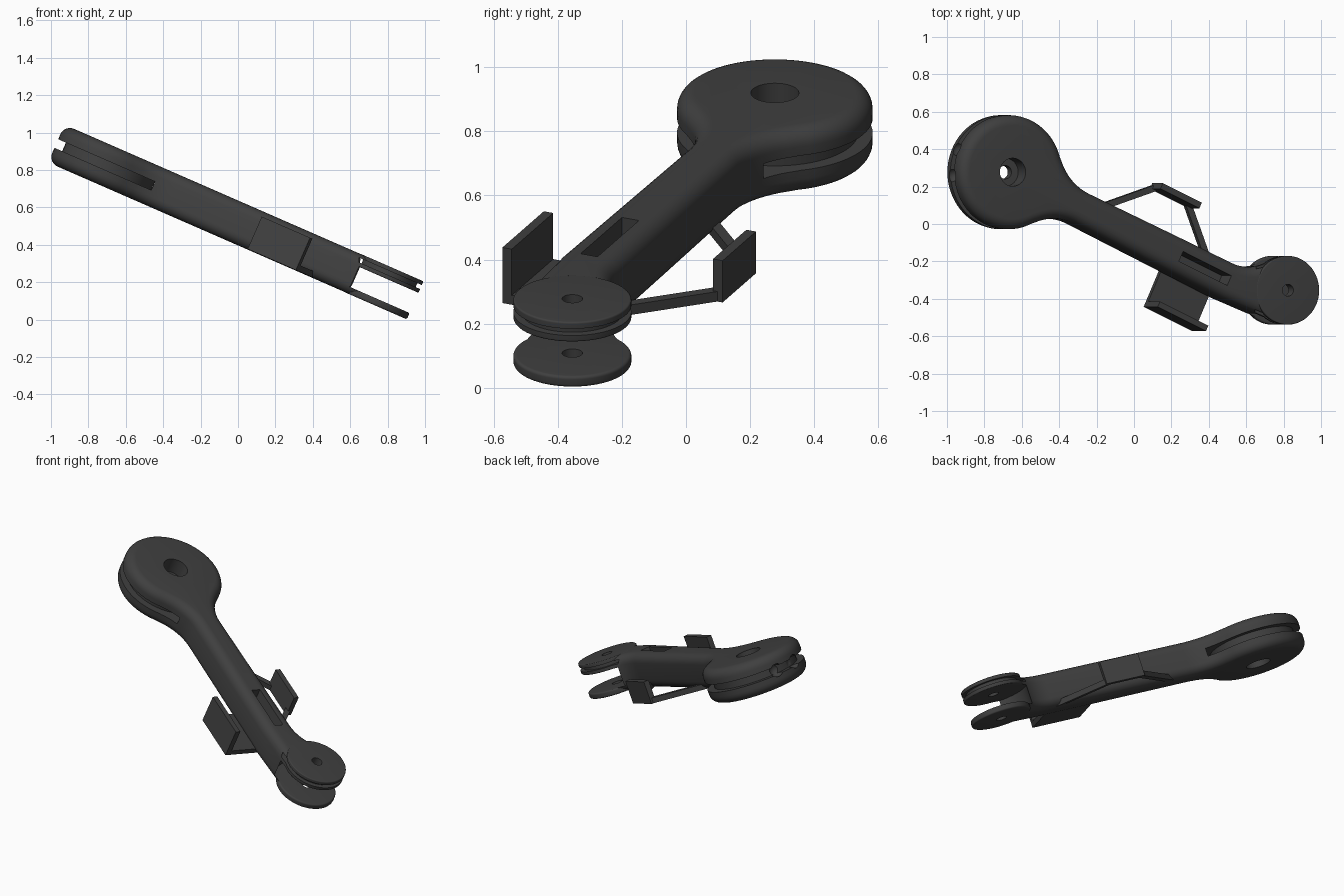
import bpy, bmesh, math
from mathutils import Matrix, Vector

if "Cube" in bpy.data.objects:
    bpy.data.objects.remove(bpy.data.objects["Cube"], do_unlink=True)

# Link frame: x runs along the arm from the big eye, z is the plate normal
FRAME = (Matrix.Translation((-0.692, 0.277, 0.819))
         @ Matrix.Rotation(math.radians(23.6), 4, 'Y')
         @ Matrix.Rotation(math.radians(-24.63), 4, 'Z'))
HALF = 0.11            # half thickness of the link
BIG = (0, 0)           # centre of the big eye
FORK = (1.722, 0.095)  # centre of the fork eyes

grey = bpy.data.materials.new("dark_grey")
grey.use_nodes = True
grey.diffuse_color = (0.05, 0.05, 0.05, 1)
grey.node_tree.nodes["Principled BSDF"].inputs["Base Color"].default_value = (0.05, 0.05, 0.05, 1)


def finish(name, bm):
    bmesh.ops.recalc_face_normals(bm, faces=bm.faces)
    mesh = bpy.data.meshes.new(name)
    bm.to_mesh(mesh)
    bm.free()
    ob = bpy.data.objects.new(name, mesh)
    bpy.context.collection.objects.link(ob)
    ob.matrix_world = FRAME
    mesh.materials.append(grey)
    return ob


def arc(centre, r, a0, a1, n):
    """Points on an arc, angles in degrees."""
    angles = [math.radians(a0 + (a1 - a0) * i / n) for i in range(n + 1)]
    return [(centre[0] + r * math.cos(a), centre[1] + r * math.sin(a)) for a in angles]


def prism(name, pts, z0, z1, bevel=0):
    bm = bmesh.new()
    base = bm.faces.new([bm.verts.new((x, y, z0)) for x, y in pts])
    ext = bmesh.ops.extrude_face_region(bm, geom=[base])["geom"]
    bmesh.ops.translate(bm, vec=(0, 0, z1 - z0),
                        verts=[g for g in ext if isinstance(g, bmesh.types.BMVert)])
    if bevel:
        rims = [e for e in bm.edges if abs(e.verts[0].co.z - e.verts[1].co.z) < 1e-6]
        bmesh.ops.bevel(bm, geom=rims, offset=bevel, segments=6, profile=0.5,
                        affect='EDGES', clamp_overlap=False)
    return finish(name, bm)


def box(name, x0, x1, y0, y1, z0, z1):
    return prism(name, [(x0, y0), (x1, y0), (x1, y1), (x0, y1)], z0, z1)


def disc(name, centre, r, z0, z1, bevel=0):
    return prism(name, arc(centre, r, 0, 360, 64)[:-1], z0, z1, bevel)


def ring(name, centre, r0, r1, z0, z1):
    bm = bmesh.new()
    c = Vector((*centre, 0))
    vs = [bm.verts.new(c + Vector((r, 0, z))) for r, z in ((r0, z0), (r1, z0), (r1, z1), (r0, z1))]
    es = [bm.edges.new((vs[i], vs[(i + 1) % 4])) for i in range(4)]
    bmesh.ops.spin(bm, geom=vs + es, cent=c, axis=(0, 0, 1), angle=math.tau, steps=64)
    bmesh.ops.remove_doubles(bm, verts=bm.verts, dist=1e-4)
    return finish(name, bm)


def ball(name, pos, r):
    bm = bmesh.new()
    bmesh.ops.create_uvsphere(bm, u_segments=24, v_segments=12, radius=r,
                              matrix=Matrix.Translation(pos))
    return finish(name, bm)


def cut(ob, cutters):
    for c in cutters:
        c.hide_render = True
        mod = ob.modifiers.new("cut", 'BOOLEAN')
        mod.operation, mod.solver, mod.object = 'DIFFERENCE', 'EXACT', c
        bpy.context.view_layer.update()
        with bpy.context.temp_override(object=ob, active_object=ob):
            bpy.ops.object.modifier_apply(modifier=mod.name)
        bpy.data.objects.remove(c, do_unlink=True)


def strut(name, a, b, width, z0, z1):
    a, b = Vector(a), Vector(b)
    d = (b - a).normalized() * width / 2
    side = Vector((-d.y, d.x))
    prism(name, [a - side, b - side, b + side, a + side], z0, z1)


# Link body: big eye, filleted neck, straight arm, fork root
outline = (arc(BIG, 0.305, 39.8, 320.2, 56)
           + arc((0.467, -0.389), 0.3, 140.2, 90, 12)[1:]
           + [(1.0, -0.094), (1.4, -0.098)]
           + arc(FORK, 0.18, -100, 144.2, 40)
           + arc((1.38, 0.342), 0.242, -35.8, -90, 10)[1:]
           + [(1.0, 0.096)]
           + arc((0.467, 0.389), 0.3, -90, -140.2, 12)[:-1])
body = prism("link_body", outline, -HALF, HALF, 0.055)

# Rim groove, cable dimples, stepped bore, top pocket, fork gap
cut(body, [
    ring("groove_cutter", BIG, 0.26, 0.36, -0.025, 0.025),
    ball("dimple_cutter_a", (-0.29, 0, 0), 0.042),
    ball("dimple_cutter_b", (-0.262, -0.14, 0), 0.042),
    disc("upper_bore_cutter", BIG, 0.075, 0.01, 0.2),
    disc("lower_bore_cutter", BIG, 0.075, -0.2, -0.04),
    disc("bore_cutter", BIG, 0.036, -0.25, 0.25),
    box("pocket_cutter", 1.08, 1.39, -0.029, 0.029, -0.02, 0.2),
    disc("gap_cutter", FORK, 0.205, -0.075, 0.045),
    ring("fork_groove_cutter", FORK, 0.158, 0.21, 0.066, 0.089),
    disc("pin_cutter", FORK, 0.032, -0.3, 0.3),
])

# Fork plates: grooved upper one, thin lower one
upper = disc("fork_upper_plate", FORK, 0.184, 0.044, HALF + 0.001, 0.006)
cut(upper, [ring("plate_groove_cutter", FORK, 0.158, 0.21, 0.066, 0.089),
            disc("upper_pin_cutter", FORK, 0.032, -0.3, 0.3)])
lower = disc("fork_lower_plate", FORK, 0.184, -HALF - 0.001, -0.074, 0.01)
cut(lower, [disc("lower_pin_cutter", FORK, 0.032, -0.3, 0.3)])

# Right bracket: solid floor and upright wall
box("right_bracket_floor", 1.08, 1.39, -0.28, -0.03, -0.107, -0.075)
box("right_bracket_wall", 1.08, 1.39, -0.297, -0.265, -0.107, 0.082)

# Left bracket: wall carried on two slanted struts
box("left_bracket_wall", 0.85, 1.1, 0.292, 0.325, -0.107, 0.035)
strut("left_bracket_rear_strut", (0.59, 0.05), (0.87, 0.308), 0.034, -0.107, -0.073)
strut("left_bracket_front_strut", (1.08, 0.303), (1.34, 0.05), 0.034, -0.107, -0.073)

# Smooth the rounded parts, keeping hard edges
for ob in bpy.context.view_layer.objects:
    ob.select_set(ob in (body, upper, lower))
bpy.context.view_layer.objects.active = body
bpy.ops.object.shade_smooth_by_angle(angle=math.radians(30))
